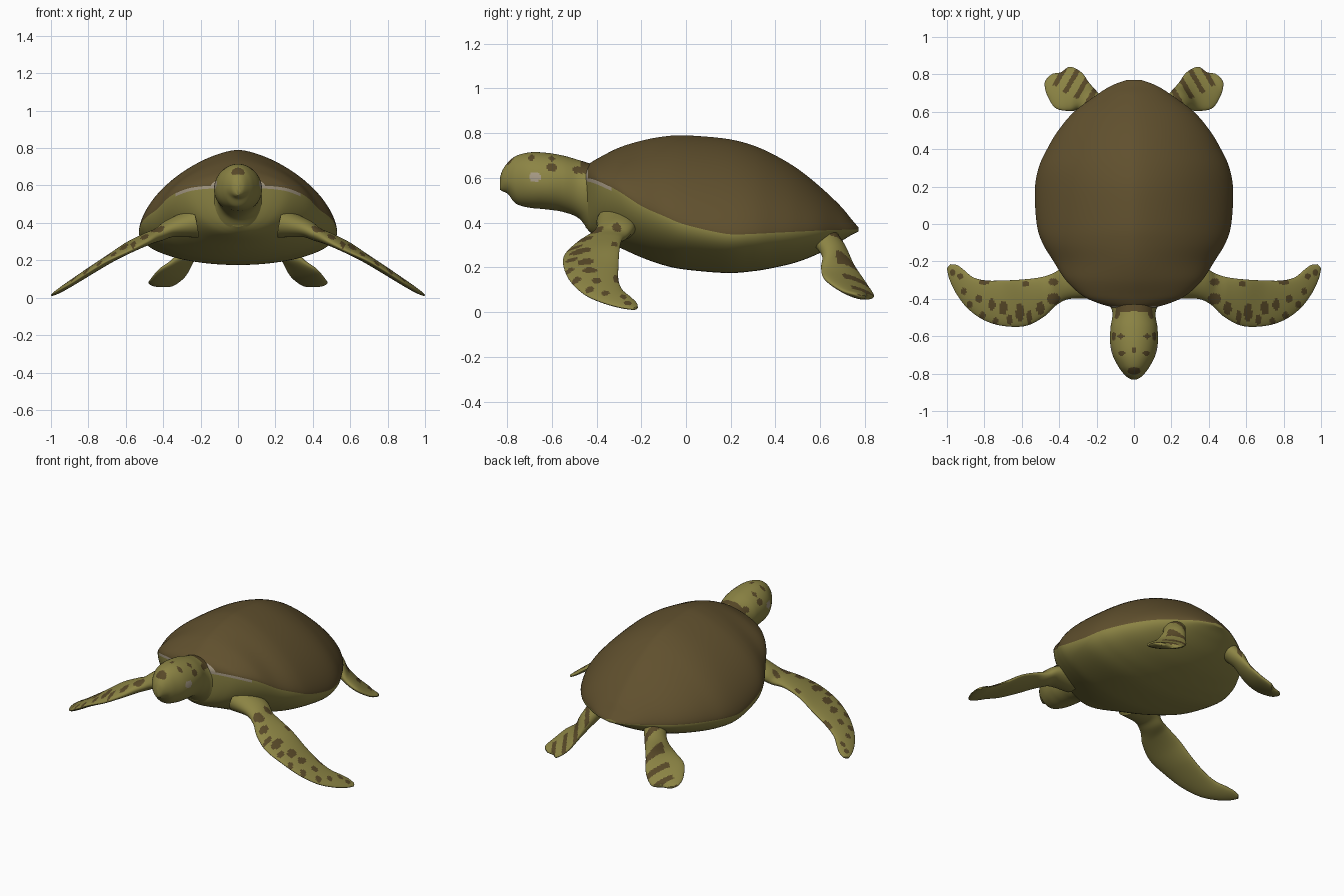
import bpy, bmesh, math
from mathutils import Vector

if "Cube" in bpy.data.objects:
    bpy.data.objects.remove(bpy.data.objects["Cube"])


def material(name, rgb):
    m = bpy.data.materials.new(name)
    m.diffuse_color = (*rgb, 1)
    m.use_nodes = True
    m.node_tree.nodes["Principled BSDF"].inputs["Base Color"].default_value = m.diffuse_color
    return m


MATS = [material("olive skin", (0.262, 0.231, 0.058)),
        material("brown shell", (0.117, 0.080, 0.027)),
        material("pale rim", (0.38, 0.32, 0.23)),
        material("dark spots", (0.098, 0.066, 0.021))]
SKIN, SHELL, PALE, SPOT = range(4)


def smooth_rows(rows, steps):
    """Catmull-Rom interpolation through rows of numbers."""
    out = []
    last = len(rows) - 1
    for i in range(last):
        a, b, c, d = (rows[max(i - 1, 0)], rows[i], rows[i + 1], rows[min(i + 2, last)])
        for k in range(steps):
            t = k / steps
            out.append([0.5 * (2 * q + (r - p) * t + (2 * p - 5 * q + 4 * r - s) * t * t
                               + (3 * q - p - 3 * r + s) * t ** 3)
                        for p, q, r, s in zip(a, b, c, d)])
    out.append(list(rows[-1]))
    return out


def loft(name, rings, rule, mirror=False):
    """Skin closed rings, colour each face by rule(centre, normal)."""
    bm = bmesh.new()
    loops = [[bm.verts.new(p) for p in ring] for ring in rings]
    n = len(loops[0])
    for a, b in zip(loops, loops[1:]):
        for i in range(n):
            j = (i + 1) % n
            bm.faces.new((a[i], a[j], b[j], b[i]))
    bm.faces.new(loops[0])
    bm.faces.new(loops[-1])
    bmesh.ops.recalc_face_normals(bm, faces=bm.faces)
    for f in bm.faces:
        f.smooth = True
        f.material_index = rule(f.calc_center_median(), f.normal)
    me = bpy.data.meshes.new(name)
    bm.to_mesh(me)
    bm.free()
    for m in MATS:
        me.materials.append(m)
    ob = bpy.data.objects.new(name, me)
    bpy.context.collection.objects.link(ob)
    if mirror:
        ob.modifiers.new("mirror", 'MIRROR').use_mirror_merge = False
    return ob


def spow(v, p):
    return math.copysign(abs(v) ** p, v)


def trunk_rings(rows, n, upper):
    """Upright rings from rows (y, half width, top, widest height, bottom)."""
    rings = []
    for y, w, top, mid, bot in rows:
        ring = []
        for i in range(n):
            a = 2 * math.pi * i / n
            c, s = math.cos(a), math.sin(a)
            p = upper if s > 0 else 1.0
            ring.append((w * spow(c, p), y, mid + (top - mid if s > 0 else mid - bot) * spow(s, p)))
        rings.append(ring)
    return rings


def blade_rings(rows, n):
    """Lens-shaped rings from rows (edge A xyz, edge B xyz, thickness)."""
    mids = [(Vector(r[:3]) + Vector(r[3:6])) / 2 for r in rows]
    rings = []
    for k, r in enumerate(rows):
        u = (Vector(r[3:6]) - Vector(r[:3])) / 2
        along = mids[min(k + 1, len(rows) - 1)] - mids[max(k - 1, 0)]
        nrm = along.cross(u).normalized()
        rings.append([mids[k] + u * math.cos(2 * math.pi * i / n)
                      + nrm * (r[6] / 2 * math.sin(2 * math.pi * i / n)) for i in range(n)])
    return rings


# Body: domed shell above the rim, olive belly below
BODY = [(-.45, .10, .65, .60, .38), (-.42, .20, .672, .595, .35), (-.38, .28, .695, .58, .325),
        (-.30, .365, .735, .54, .29), (-.20, .43, .766, .475, .245), (-.10, .49, .785, .43, .21),
        (0, .52, .79, .39, .19), (.18, .53, .775, .35, .175), (.30, .51, .745, .35, .183),
        (.40, .465, .70, .355, .20), (.50, .405, .64, .36, .225), (.60, .32, .56, .365, .265),
        (.69, .20, .475, .368, .315), (.74, .12, .415, .37, .345), (.77, .04, .38, .37, .36)]
body_rows = smooth_rows(BODY, 8)


def rim_height(y):
    for a, b in zip(body_rows, body_rows[1:]):
        if a[0] <= y <= b[0]:
            return a[3] + (b[3] - a[3]) * (y - a[0]) / (b[0] - a[0])
    return .6 if y < 0 else .37


def body_rule(c, nrm):
    h = c.z - rim_height(c.y)
    if h > 0:
        return SHELL if c.y > -.437 or abs(c.x) < .08 else PALE
    return PALE if h > -.014 and c.y < -.33 else SKIN


loft("shell_and_belly", trunk_rings(body_rows, 96, 1.3), body_rule)

# Head and neck, with eyes and spots
HEAD = [(-.832, .012, .60, .57, .548), (-.82, .035, .635, .59, .54), (-.795, .06, .67, .59, .527),
        (-.76, .085, .698, .59, .485), (-.70, .115, .714, .585, .467), (-.63, .128, .713, .58, .46),
        (-.55, .125, .70, .58, .448), (-.48, .115, .68, .56, .42), (-.43, .135, .665, .53, .36),
        (-.38, .20, .65, .50, .33), (-.30, .24, .60, .47, .31)]
# spots as (x, y, radius x, radius y)
HEAD_SPOTS = [(0, -.675, .014, .016), (.065, -.69, .018, .014), (.07, -.60, .018, .014),
              (0, -.785, .035, .02), (.108, -.60, .012, .022), (.05, -.45, .06, .022),
              (.095, -.475, .02, .03)]


def inside(x, y, spots):
    return any(((x - a) / ra) ** 2 + ((y - b) / rb) ** 2 < 1 for a, b, ra, rb in spots)


def head_rule(c, nrm):
    if ((c.y + .675) / .027) ** 2 + ((c.z - .605) / .02) ** 2 < 1:
        return PALE
    return SPOT if c.z > .62 and inside(abs(c.x), c.y, HEAD_SPOTS) else SKIN


loft("head_and_neck", trunk_rings(smooth_rows(HEAD, 12), 80, 1.0), head_rule)

# Front flippers, spotted above
FRONT = [(.22, -.40, .40, .24, -.20, .40, .16), (.34, -.40, .37, .37, -.23, .375, .10),
         (.41, -.43, .34, .43, -.262, .34, .075), (.48, -.495, .30, .50, -.285, .325, .06),
         (.58, -.545, .25, .60, -.297, .28, .05), (.70, -.545, .195, .70, -.302, .205, .045),
         (.80, -.515, .135, .79, -.302, .145, .04), (.885, -.455, .08, .86, -.285, .10, .035),
         (.945, -.38, .045, .91, -.245, .065, .03), (.985, -.30, .022, .945, -.22, .04, .022),
         (1.0, -.24, .012, .98, -.215, .02, .012)]
FLIPPER_SPOTS = [(.43, -.40, .035, .03), (.43, -.31, .025, .02), (.50, -.45, .022, .035),
                 (.56, -.50, .014, .04), (.61, -.47, .022, .05), (.665, -.51, .014, .03),
                 (.70, -.45, .024, .035), (.76, -.43, .02, .03), (.74, -.52, .014, .02),
                 (.81, -.49, .016, .02), (.83, -.40, .018, .022), (.80, -.31, .03, .016),
                 (.88, -.43, .016, .02), (.91, -.36, .016, .018), (.93, -.28, .016, .016),
                 (.97, -.26, .014, .018), (.58, -.32, .018, .016)]


def front_rule(c, nrm):
    return SPOT if nrm.z > .1 and inside(c.x, c.y, FLIPPER_SPOTS) else SKIN


loft("front_flippers", blade_rings(smooth_rows(FRONT, 12), 64), front_rule, True)

# Rear flippers, barred above
REAR = [(.16, .66, .35, .24, .54, .36, .11), (.20, .71, .28, .29, .61, .27, .09),
        (.24, .755, .20, .345, .605, .20, .06), (.28, .81, .12, .42, .62, .15, .05),
        (.34, .84, .07, .465, .69, .10, .04), (.385, .812, .065, .478, .75, .08, .03),
        (.43, .805, .065, .465, .78, .07, .015)]


def rear_rule(c, nrm):
    s, side = .87 * c.x + .5 * c.y, .87 * c.y - .5 * c.x
    return SPOT if nrm.z > .1 and side > .43 and s % .066 < .026 else SKIN


loft("rear_flippers", blade_rings(smooth_rows(REAR, 16), 56), rear_rule, True)
